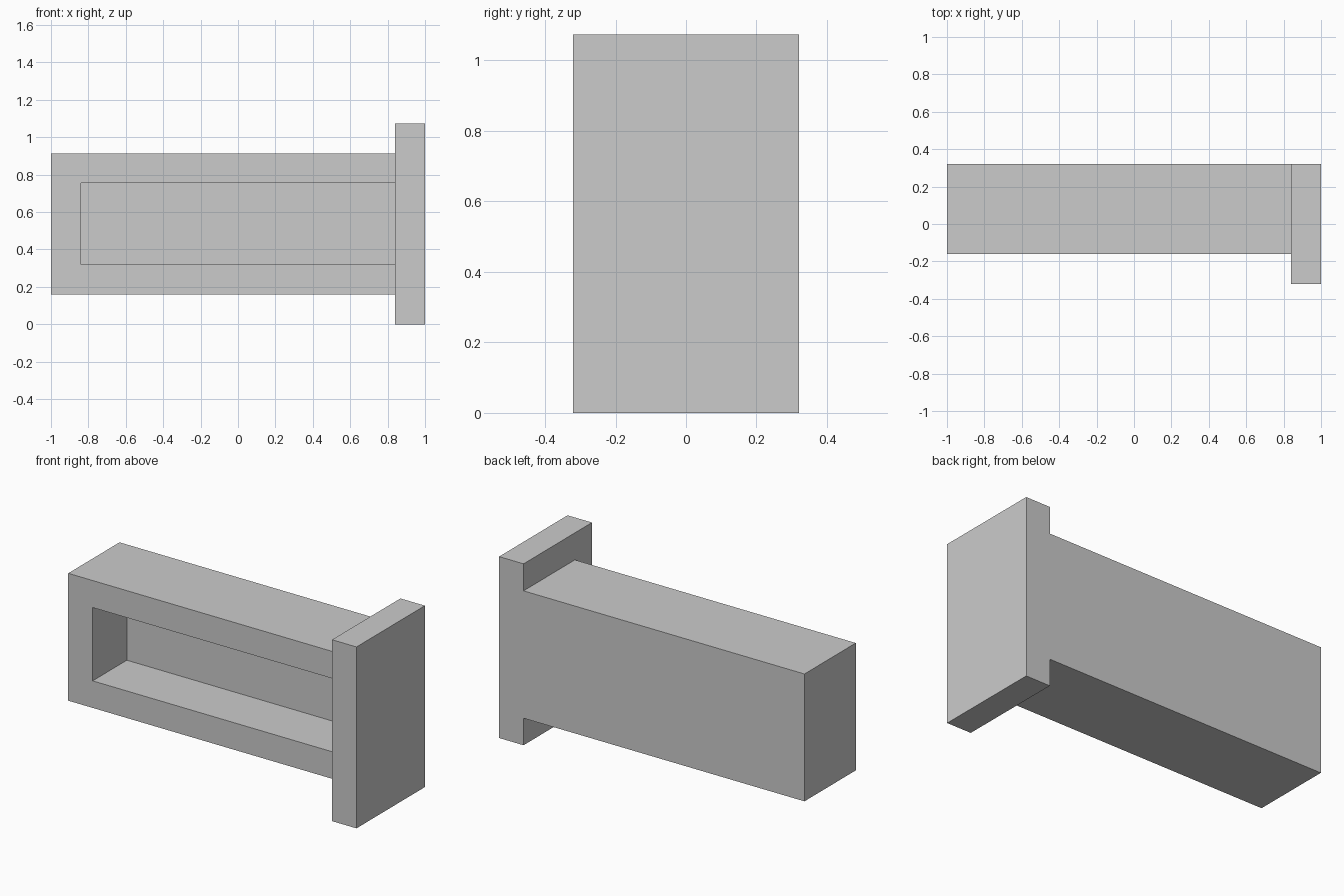
import bpy
from mathutils import Vector

if "Cube" in bpy.data.objects:
    bpy.data.objects.remove(bpy.data.objects["Cube"])

T = 0.16        # wall thickness, also the plate overhang
W = 0.32        # half depth
H = 1.074       # full height


def box(name, low, high):
    """Axis-aligned block between two corners."""
    low, high = Vector(low), Vector(high)
    bpy.ops.mesh.primitive_cube_add(size=1, location=(low + high) / 2)
    obj = bpy.context.object
    obj.name = name
    obj.scale = high - low
    bpy.ops.object.transform_apply(location=False, rotation=False, scale=True)
    return obj


# Upright plate on the right end
box("end_plate", (1 - T, -W, 0), (1, W, H))

# Long body, flush with the plate at the back
body = box("hollow_body", (-1, -W + T, T), (1 - T, W, H - T))

# Front recess, closed at its right end by the plate
cutter = box("recess_cutter", (-1 + T, -W - T, 2 * T), (1.1, W - T, H - 2 * T))
cutter.hide_render = True
cutter.hide_viewport = False
cutter.display_type = 'WIRE'

cut = body.modifiers.new("recess", 'BOOLEAN')
cut.operation = 'DIFFERENCE'
cut.solver = 'EXACT'
cut.object = cutter

# Apply the cut and drop the helper
bpy.context.view_layer.objects.active = body
bpy.ops.object.modifier_apply(modifier=cut.name)
bpy.data.objects.remove(cutter, do_unlink=True)
